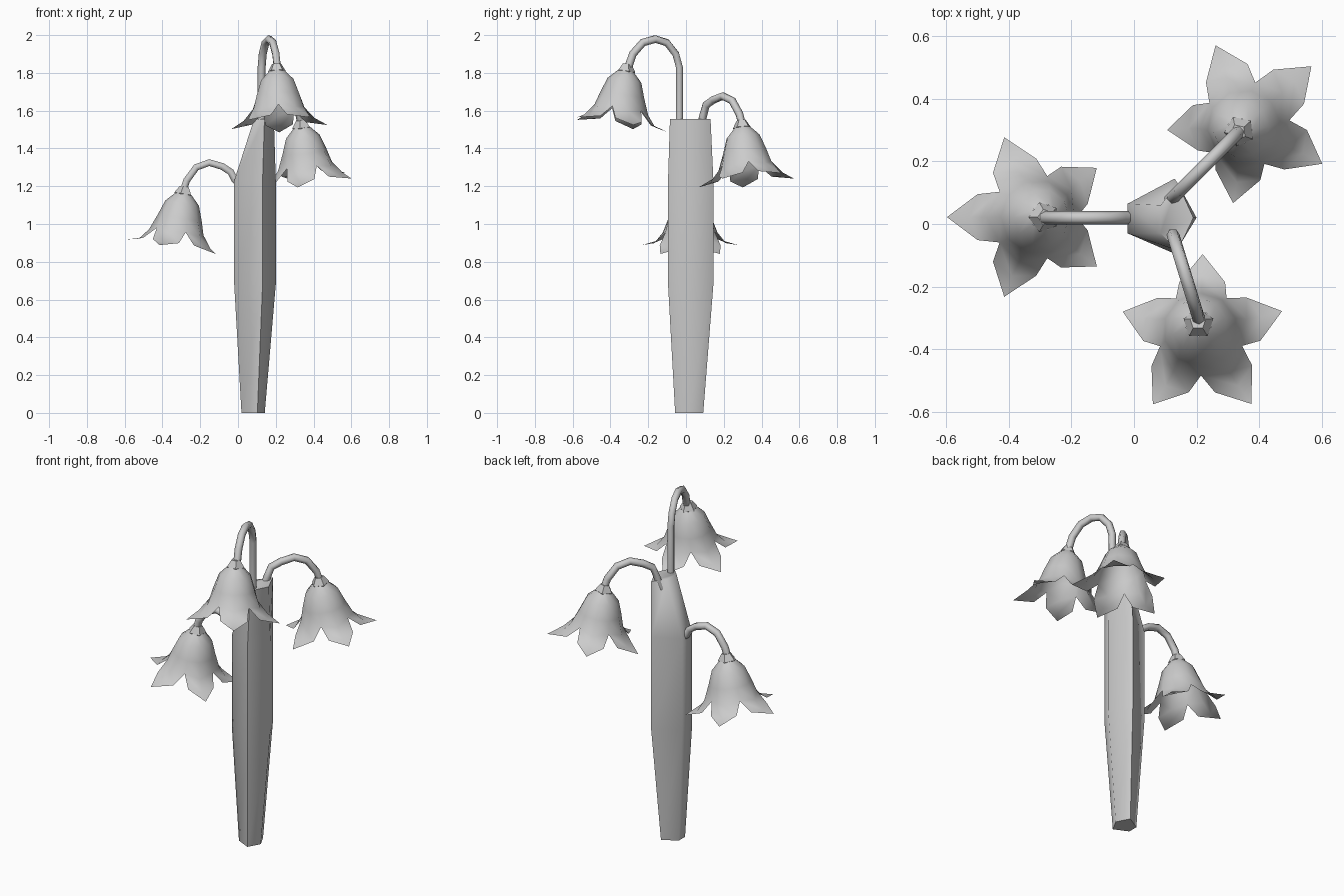
import bpy, bmesh
from math import sin, cos, radians
from mathutils import Matrix, Vector

if "Cube" in bpy.data.objects:
    bpy.data.objects.remove(bpy.data.objects["Cube"])


def make_mesh(name, verts, faces, angle):
    me = bpy.data.meshes.new(name)
    me.from_pydata(verts, [], faces)
    bm = bmesh.new()
    bm.from_mesh(me)
    bmesh.ops.recalc_face_normals(bm, faces=bm.faces)
    bm.to_mesh(me)
    bm.free()
    ob = bpy.data.objects.new(name, me)
    bpy.context.collection.objects.link(ob)
    bpy.ops.object.select_all(action='DESELECT')
    ob.select_set(True)
    bpy.context.view_layer.objects.active = ob
    bpy.ops.object.shade_smooth_by_angle(angle=radians(angle))
    return ob


def bridge(rings, n):
    return [(k * n + i, k * n + (i + 1) % n, (k + 1) * n + (i + 1) % n, (k + 1) * n + i)
            for k in range(rings - 1) for i in range(n)]


# Trunk: five-sided, tapered at the foot and slanted at the top left
section = [(-.02, .065), (-.02, -.03), (.13, -.095), (.20, .02), (.13, .145)]
foot = [(.08 + (x - .09) * .56, .015 + (y - .022) * .62) for x, y in section]
top = [(.085, .06), (.085, -.03), (.14, -.085), (.19, .02), (.14, .13)]
rings = [(foot, 0), (section, .68), (section, 1.23), (top, 1.555)]
verts = [(x, y, z) for ring, z in rings for x, y in ring]
faces = bridge(4, 5) + [tuple(range(5)), tuple(range(15, 20))]
make_mesh("trunk", verts, faces, 80)


# Arched stem: path given as (distance outward, height)
def stem(name, start, end, path):
    cu = bpy.data.curves.new(name, 'CURVE')
    cu.dimensions = '3D'
    cu.bevel_depth = .021
    cu.bevel_resolution = 1
    cu.use_fill_caps = True
    sp = cu.splines.new('POLY')
    sp.points.add(len(path) - 1)
    a, b = Vector(start), Vector(end)
    for p, (t, z) in zip(sp.points, path):
        q = a.lerp(b, t)
        p.co = (q.x, q.y, z, 1)
    sp.use_smooth = True
    ob = bpy.data.objects.new(name, cu)
    bpy.context.collection.objects.link(ob)


# Hanging bell with five flared petals and a small collar above it
def flower(name, pos, heading, turn):
    m = (Matrix.Translation(pos) @ Matrix.Rotation(radians(heading), 4, 'Z')
         @ Matrix.Rotation(radians(-9), 4, 'Y') @ Matrix.Rotation(radians(turn), 4, 'Z'))

    def pt(deg, r, s):
        a = radians(deg)
        return m @ Vector((r * cos(a), r * sin(a), -s))

    # rows: depth at petal middle / notch, radius at petal middle / notch
    rows = [(0, 0, .042, .042), (.05, .05, .09, .09),
            (.13, .13, .118, .118), (.215, .20, .152, .138)]
    verts = [pt(36 * i, row[2 + i % 2], row[i % 2]) for row in rows for i in range(10)]
    faces = bridge(4, 10)
    for k in range(5):
        c = 72 * k
        mid, right, left = 30 + 2 * k, 30 + 2 * k + 1, 30 + (2 * k - 1) % 10
        b = len(verts)
        verts += [pt(c - 23, .188, .262), pt(c, .198, .272), pt(c + 23, .188, .262), pt(c, .268, .288)]
        faces += [(left, mid, b + 1, b), (mid, right, b + 2, b + 1),
                  (b, b + 1, b + 3), (b + 1, b + 2, b + 3)]
    make_mesh(name + "_petals", verts, faces, 60)
    collar = [pt(72 * i, r, s) for r, s in ((.026, -.038), (.05, .0), (.04, .012)) for i in range(5)]
    make_mesh(name + "_collar", collar,
              bridge(3, 5) + [tuple(range(5)), tuple(range(10, 15))], 50)


arch = [(.26, .055), (.5, .075), (.74, .05), (.92, -.02), (1.0, -.09)]
stem("left_stem", (-.01, .02), (-.295, .02),
     [(-.12, 1.20), (.03, 1.235), (.10, 1.275)] + [(t, 1.25 + d) for t, d in arch])
stem("back_stem", (.13, .09), (.34, .3),
     [(-.08, 1.50), (0, 1.57), (.08, 1.63)] + [(t, 1.602 + d) for t, d in arch])
stem("front_stem", (.125, -.035), (.21, -.312),
     [(0, 1.5), (0, 1.83), (.07, 1.9), (.24, 1.96), (.46, 1.979), (.7, 1.96), (.89, 1.9), (1, 1.81)])

flower("left_flower", (-.288, .022, 1.16), 180, 0)
flower("back_flower", (.337, .297, 1.512), 42, 0)
flower("front_flower", (.206, -.318, 1.81), -74, 20)
